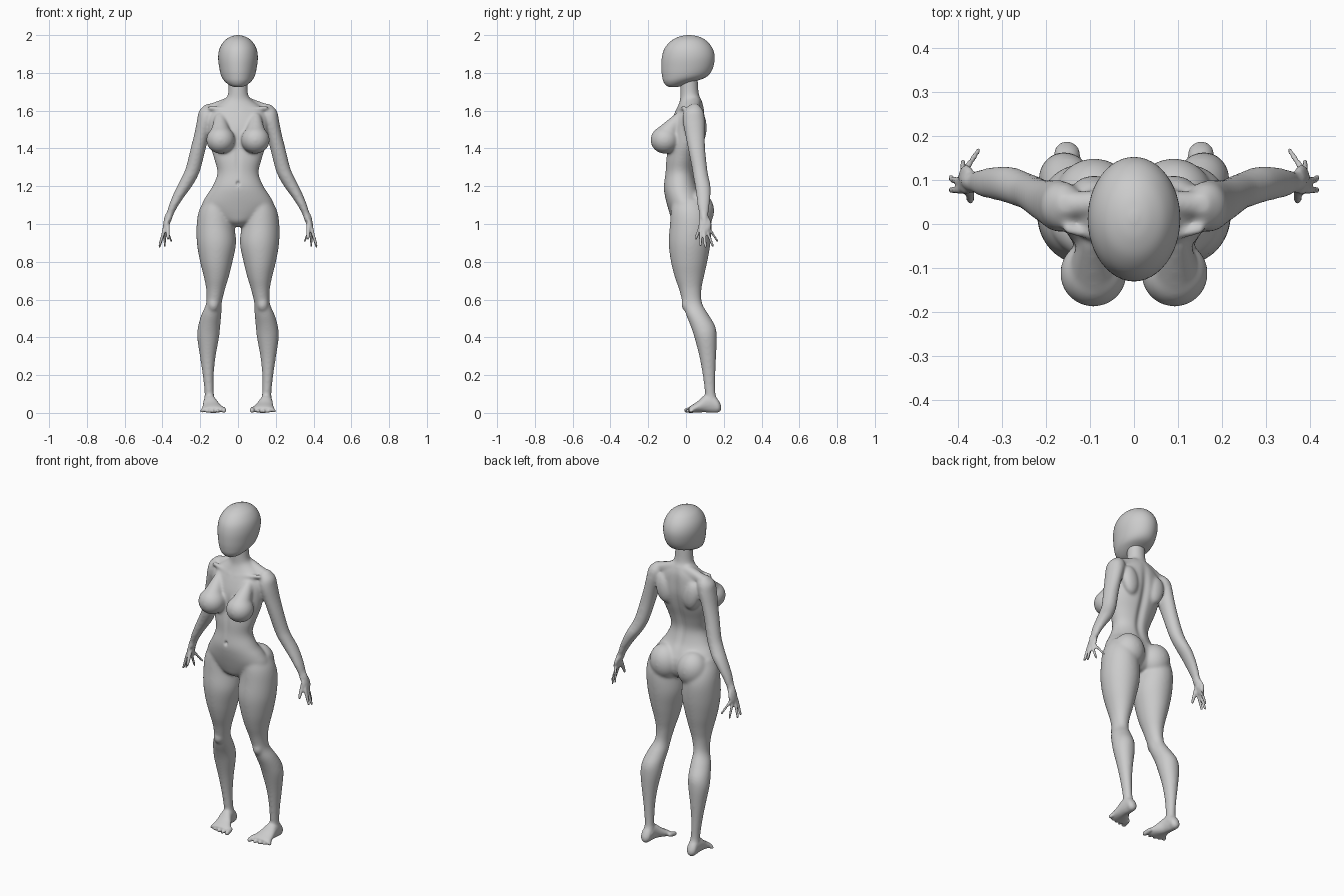
import bpy, bmesh, math
from mathutils import Vector, Matrix

cube = bpy.data.objects.get("Cube")
if cube:
    bpy.data.objects.remove(cube, do_unlink=True)

grey = bpy.data.materials.new("plain grey")
grey.use_nodes = True
grey.diffuse_color = (.6, .6, .6, 1)
grey.node_tree.nodes["Principled BSDF"].inputs["Base Color"].default_value = (.6, .6, .6, 1)


def spline(stations, steps=5):
    """Catmull-Rom interpolation through the cross-section stations."""
    out = []
    last = len(stations) - 1
    for i in range(last):
        a, b, c, d = (stations[min(max(i + k, 0), last)] for k in (-1, 0, 1, 2))
        for k in range(steps):
            t = k / steps
            out.append([q + t / 2 * (r - p + t * (2 * p - 5 * q + 4 * r - s + t * (3 * (q - r) + s - p)))
                        for p, q, r, s in zip(a, b, c, d)])
    return out + [list(stations[-1])]


def loft(bm, stations, side=1, along_y=False, segments=32):
    """Oval rings: position along the axis, x range, then depth (or height) range."""
    rings = []
    for pos, x0, x1, d0, d1 in spline(stations):
        ring = []
        for k in range(segments):
            a = math.tau * k / segments
            x = side * ((x0 + x1) / 2 + (x1 - x0) / 2 * math.cos(a))
            d = (d0 + d1) / 2 + (d1 - d0) / 2 * math.sin(a)
            ring.append(bm.verts.new((x, pos, d) if along_y else (x, d, pos)))
        rings.append(ring)
    faces = [bm.faces.new(rings[0]), bm.faces.new(rings[-1])]
    for low, high in zip(rings, rings[1:]):
        for k in range(segments):
            n = (k + 1) % segments
            faces.append(bm.faces.new((low[k], low[n], high[n], high[k])))
    bmesh.ops.recalc_face_normals(bm, faces=faces)


def ball(bm, centre, radii, tilt=0, side=1):
    m = (Matrix.Translation((side * centre[0], centre[1], centre[2]))
         @ Matrix.Rotation(side * tilt, 4, 'Y') @ Matrix.Diagonal((*radii, 1)))
    bmesh.ops.create_uvsphere(bm, u_segments=32, v_segments=20, radius=1, matrix=m)


def rod(bm, start, end, r0, r1, side=1):
    """Tapered rod with round ends."""
    a, b = (Vector((side * p[0], p[1], p[2])) for p in (start, end))
    turn = (b - a).to_track_quat('Z', 'Y').to_matrix().to_4x4()
    bmesh.ops.create_cone(bm, cap_ends=True, segments=16, radius1=r0, radius2=r1, depth=(b - a).length,
                          matrix=Matrix.Translation((a + b) / 2) @ turn)
    for p, r in ((a, r0), (b, r1)):
        bmesh.ops.create_icosphere(bm, subdivisions=2, radius=r, matrix=Matrix.Translation(p))


def finish(name, bm):
    mesh = bpy.data.meshes.new(name)
    bm.to_mesh(mesh)
    bm.free()
    obj = bpy.data.objects.new(name, mesh)
    bpy.context.collection.objects.link(obj)
    mesh.materials.append(grey)
    mesh.polygons.foreach_set("use_smooth", [True] * len(mesh.polygons))
    return obj


# Head: a smooth featureless egg with a flatter jaw
bm = bmesh.new()
loft(bm, [(z, -w, w, f, b) for z, w, f, b in (
    (1.725, .02, -.09, -.045), (1.735, .045, -.107, -.01), (1.755, .07, -.12, .05),
    (1.78, .087, -.126, .11), (1.82, .098, -.13, .14), (1.88, .105, -.128, .152),
    (1.93, .097, -.113, .14), (1.97, .072, -.078, .108), (1.992, .038, -.035, .067),
    (2, .008, .005, .025))], segments=48)
finish("head", bm)

# Torso and neck
bm = bmesh.new()
loft(bm, [(z, -w, w, f, b) for z, w, f, b in (
    (.985, .04, -.03, .06), (1.01, .09, -.068, .09), (1.05, .16, -.085, .105),
    (1.1, .19, -.1, .105), (1.15, .168, -.112, .085), (1.2, .135, -.118, .058),
    (1.27, .109, -.11, .042), (1.34, .125, -.106, .055), (1.42, .148, -.095, .082),
    (1.5, .158, -.09, .1), (1.57, .16, -.068, .1), (1.62, .125, -.045, .095),
    (1.655, .075, -.032, .083), (1.69, .053, -.03, .068), (1.78, .05, -.03, .062))], segments=48)

LEG = ((.05, .118, .18, .1, .175), (.1, .127, .177, .1, .157), (.2, .128, .187, .088, .156),
       (.3, .118, .202, .07, .16), (.4, .1, .216, .044, .163), (.46, .094, .211, .024, .155),
       (.52, .088, .194, 0, .12), (.58, .086, .169, -.018, .086), (.65, .07, .168, -.036, .082),
       (.72, .049, .181, -.06, .095), (.8, .029, .201, -.08, .113), (.9, .01, .218, -.092, .13),
       (1, .021, .219, -.085, .135), (1.07, .03, .207, -.08, .12), (1.13, .05, .176, -.07, .09))
ARM = ((1.635, .14, .17, .025, .065), (1.6, .115, .206, -.01, .092), (1.55, .125, .217, -.018, .1),
       (1.48, .148, .231, -.006, .1), (1.4, .17, .251, .01, .102), (1.3, .195, .276, .03, .112),
       (1.25, .214, .297, .038, .12), (1.2, .243, .323, .047, .131), (1.15, .28, .346, .054, .131),
       (1.1, .314, .366, .06, .126), (1.05, .341, .38, .07, .12), (1.02, .352, .388, .07, .12))
FOOT = ((.186, .142, .163, .015, .04), (.17, .125, .179, .002, .07), (.14, .121, .181, 0, .1),
        (.1, .112, .184, .003, .094), (.06, .088, .188, .002, .06), (.03, .071, .192, 0, .041),
        (.015, .071, .19, 0, .03))
# Knuckle, tip and thickness of the thumb and four fingers
FINGERS = (((.372, .078, .99), (.371, .052, .925), .011), ((.392, .077, .965), (.415, .077, .888), .0095),
           ((.393, .095, .96), (.416, .104, .88), .0095), ((.387, .113, .96), (.388, .142, .884), .009),
           ((.38, .126, .97), (.352, .168, .908), .008))

for side in (1, -1):
    # Legs, buttocks and knees
    loft(bm, LEG, side)
    ball(bm, (.09, .065, 1.07), (.088, .084, .1), .15, side)
    ball(bm, (.13, .005, .575), (.03, .03, .04), 0, side)
    # Feet with toes
    loft(bm, FOOT, side, True)
    for i in range(5):
        r = .0135 if i == 0 else .0095
        x = .079 + .025 * i + (.004 if i else 0)
        rod(bm, (x, .04, .02), (x - .004 + .003 * i, .003 + .0015 * i * i, r), r, r, side)
    # Arms, shoulder slope, collarbone and shoulder blade
    loft(bm, ARM, side)
    rod(bm, (.04, .05, 1.645), (.155, .043, 1.603), .03, .03, side)
    rod(bm, (.02, -.045, 1.6), (.15, -.012, 1.615), .011, .012, side)
    ball(bm, (.09, .075, 1.51), (.05, .035, .085), .15, side)
    # Bust
    ball(bm, (.092, -.112, 1.445), (.076, .076, .073), 0, side)
    rod(bm, (.092, -.115, 1.46), (.095, -.04, 1.56), .062, .03, side)
    # Hands
    ball(bm, (.38, .1, .998), (.015, .034, .048), -.25, side)
    rod(bm, (.367, .095, 1.045), (.379, .099, 1), .021, .018, side)
    for knuckle, tip, r in FINGERS:
        rod(bm, knuckle, tip, r, r * .75, side)
        rod(bm, (.377, .098, 1.01), knuckle, .015, r, side)

# Fuse the parts into one skin
body = finish("body", bm)
fuse = body.modifiers.new("fuse", 'REMESH')
fuse.mode = 'VOXEL'
fuse.voxel_size = .0055
bpy.context.view_layer.objects.active = body
bpy.ops.object.modifier_apply(modifier=fuse.name)

# Blend the joins, leaving the small toes and fingers firmer
bm = bmesh.new()
bm.from_mesh(body.data)
broad = [v for v in bm.verts if v.co.z > .09 and not (abs(v.co.x) > .32 and v.co.z < 1.04)]
for verts, rounds in ((broad, 14), (bm.verts[:], 2)):
    for _ in range(rounds):
        bmesh.ops.smooth_vert(bm, verts=verts, factor=.5, use_axis_x=True, use_axis_y=True, use_axis_z=True)

# Spine furrow, navel and breastbone hollow
for v in bm.verts:
    x, y, z = v.co
    if y > 0 and 1.12 < z < 1.66:
        v.co.y -= .014 * math.exp(-(x / .022) ** 2) * math.sin(math.pi * (z - 1.12) / .54)
    elif y < -.05 and 1.1 < z < 1.6:
        v.co.y += .012 * math.exp(-(x / .009) ** 2 - ((z - 1.215) / .011) ** 2)
        v.co.y += .005 * math.exp(-(x / .015) ** 2 - ((z - 1.36) / .09) ** 2)
bm.to_mesh(body.data)
bm.free()
body.data.polygons.foreach_set("use_smooth", [True] * len(body.data.polygons))
body.data.update()
